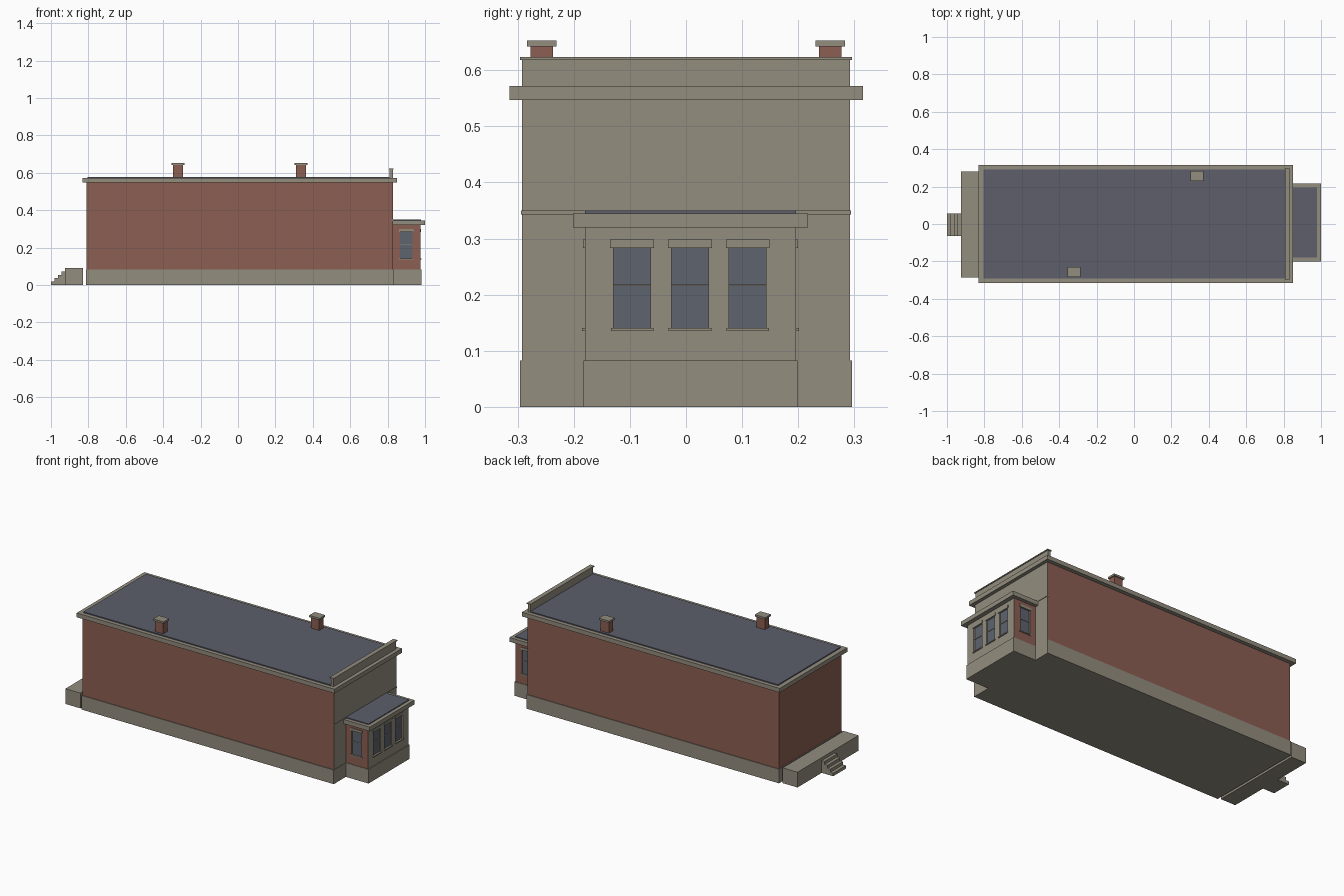
import bpy, bmesh

cube = bpy.data.objects.get("Cube")
if cube:
    bpy.data.objects.remove(cube, do_unlink=True)


def material(name, rgb):
    m = bpy.data.materials.new(name)
    m.use_nodes = True
    m.diffuse_color = (*rgb, 1)
    m.node_tree.nodes["Principled BSDF"].inputs["Base Color"].default_value = (*rgb, 1)
    return m


BRICK = material("red_brick", (0.26, 0.112, 0.084))
STONE = material("pale_stone", (0.292, 0.266, 0.212))
SLATE = material("slate_roofing", (0.109, 0.114, 0.147))
GLASS = material("window_glass", (0.112, 0.125, 0.158))


def box(name, x, y, z, *mats):
    """Box from (min, max) ranges on each axis."""
    bm = bmesh.new()
    bmesh.ops.create_cube(bm, size=1)
    for v in bm.verts:
        v.co = [r[0] if c < 0 else r[1] for c, r in zip(v.co, (x, y, z))]
    mesh = bpy.data.meshes.new(name)
    bm.to_mesh(mesh)
    bm.free()
    for m in mats:
        mesh.materials.append(m)
    ob = bpy.data.objects.new(name, mesh)
    bpy.context.collection.objects.link(ob)
    return ob


def paint(ob, rule):
    for p in ob.data.polygons:
        p.material_index = 1 if rule(p.normal) else 0


# Main hall: brick on three sides, stone facade on the +x end
hall = box("hall_walls", (-0.81, 0.83), (-0.292, 0.292), (0.002, 0.56), BRICK, STONE)
paint(hall, lambda n: n.x > 0.5)
box("hall_base", (-0.814, 0.832), (-0.296, 0.296), (0, 0.083), STONE)
box("facade_band", (0.82, 0.833), (-0.294, 0.294), (0.343, 0.35), STONE)
box("hall_cornice", (-0.832, 0.85), (-0.315, 0.315), (0.547, 0.572), STONE)
box("hall_roof", (-0.805, 0.81), (-0.292, 0.292), (0.56, 0.578), SLATE)
box("parapet", (0.81, 0.828), (-0.292, 0.292), (0.56, 0.619), STONE)
box("parapet_cap", (0.806, 0.832), (-0.296, 0.296), (0.618, 0.624), STONE)

# Chimneys
for side, cx, cy in (("front", -0.321, -0.257), ("back", 0.337, 0.257)):
    for part, hx, hy, z, mat in (("stack", 0.027, 0.02, (0.57, 0.643), BRICK),
                                 ("cap", 0.034, 0.026, (0.642, 0.653), STONE)):
        box(f"{side}_chimney_{part}", (cx - hx, cx + hx), (cy - hy, cy + hy), z, mat)

# Porch: stone front, brick flanks
Y0, Y1, XF = -0.18, 0.196, 0.975
porch = box("porch_walls", (0.82, XF), (Y0, Y1), (0.002, 0.33), BRICK, STONE)
paint(porch, lambda n: n.x > 0.5)
box("porch_base", (0.82, 0.98), (Y0 - 0.003, Y1 + 0.003), (0, 0.083), STONE)
box("porch_cornice", (0.828, 1.0), (Y0 - 0.021, Y1 + 0.021), (0.32, 0.345), STONE)
box("porch_roof", (0.83, 0.978), (Y0, Y1), (0.335, 0.35), SLATE)

DEPTH = 0.008
Z0, Z1 = 0.14, 0.284


def window(name, axis, wall, out, centre, half):
    """Recessed window in a wall plane; out is the wall's outward sign."""
    def piece(part, d0, d1, h, z, mat):
        depth = tuple(sorted((wall + out * d0, wall + out * d1)))
        along = (centre - h, centre + h)
        x, y = (depth, along) if axis == "x" else (along, depth)
        return box(f"{name}_{part}", x, y, z, mat)

    cutter = piece("cutter", -DEPTH, 0.02, half, (Z0, Z1), STONE)
    mod = porch.modifiers.new(name, "BOOLEAN")
    mod.operation, mod.solver, mod.object = "DIFFERENCE", "EXACT", cutter
    cutter.hide_render = True
    piece("pane", -DEPTH - 0.002, -DEPTH + 0.001, half, (Z0, Z1), GLASS)
    piece("rail", -DEPTH, -DEPTH + 0.004, half, (0.2155, 0.2185), STONE)
    piece("lintel", -0.005, 0.004, half + 0.006, (0.283, 0.298), STONE)
    piece("sill", -0.005, 0.005, half + 0.005, (0.135, 0.141), STONE)
    return cutter


cutters = [window(f"front_window_{i}", "x", XF, 1, 0.007 + (i - 1) * 0.103, 0.033)
           for i in range(3)]
cutters.append(window("right_window", "y", Y0, -1, 0.9, 0.033))
cutters.append(window("left_window", "y", Y1, 1, 0.9, 0.033))

# Bake the window recesses, then drop the cutters
bpy.context.view_layer.update()
graph = bpy.context.evaluated_depsgraph_get()
baked = bpy.data.meshes.new_from_object(porch.evaluated_get(graph))
porch.modifiers.clear()
porch.data = baked
for c in cutters:
    bpy.data.objects.remove(c, do_unlink=True)

# Rear landing and steps
box("landing", (-0.925, -0.828), (-0.287, 0.282), (0, 0.09), STONE)
for i in range(4):
    x = -1.0 + i * 0.019
    box(f"step_{i + 1}", (x, x + 0.019 if i < 3 else -0.92), (-0.063, 0.056),
        (0, 0.018 * (i + 1)), STONE)
